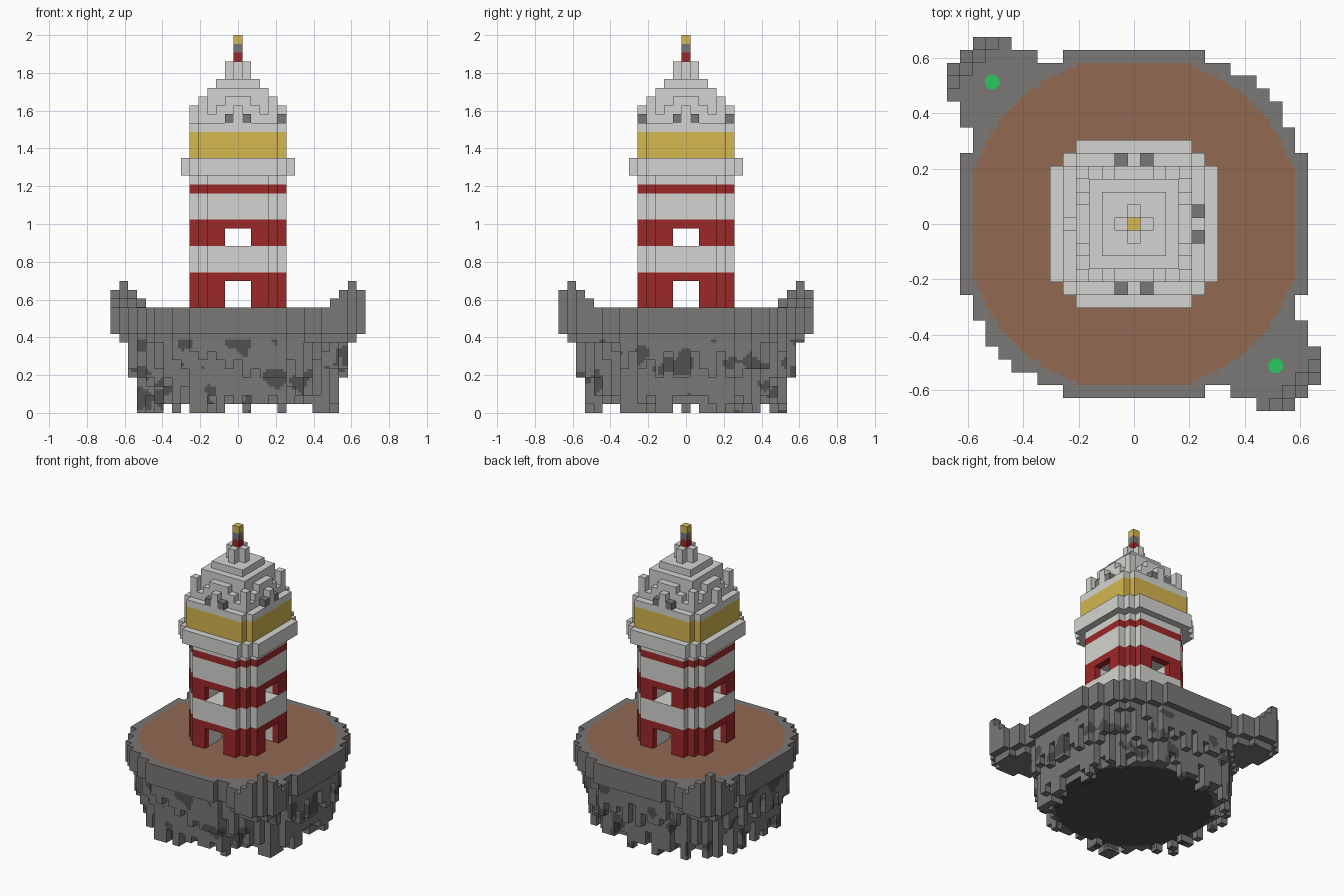
import bpy, bmesh, math, random
from mathutils import Vector, noise

random.seed(7)
V = 2 / 43  # edge of one block
if "Cube" in bpy.data.objects:
    bpy.data.objects.remove(bpy.data.objects["Cube"])


def material(name, rgb):
    lin = [((c / 255 + 0.055) / 1.055) ** 2.4 for c in rgb]
    m = bpy.data.materials.new(name)
    m.use_nodes = True
    m.diffuse_color = (*lin, 1)
    m.node_tree.nodes["Principled BSDF"].inputs["Base Color"].default_value = (*lin, 1)
    return m


MATS = {
    "rock": material("rock grey", (122, 120, 118)),
    "dark": material("dark rock", (82, 81, 79)),
    "earth": material("brown earth", (145, 105, 82)),
    "white": material("pale stone", (212, 212, 209)),
    "red": material("red stripe", (158, 40, 40)),
    "gold": material("lantern gold", (214, 183, 78)),
    "green": material("green marker", (42, 200, 92)),
}
NAMES = list(MATS)


def finish(name, bm):
    me = bpy.data.meshes.new(name)
    bm.to_mesh(me)
    bm.free()
    for m in MATS.values():
        me.materials.append(m)
    ob = bpy.data.objects.new(name, me)
    bpy.context.collection.objects.link(ob)


def blocks(name, cells, paint=None, split=1):
    """Skin a {(x, y, z): colour} set of unit blocks with its exposed faces only."""
    bm = bmesh.new()
    verts = {}
    for cell, colour in cells.items():
        for axis in range(3):
            for s in (-1, 1):
                n = Vector([s if i == axis else 0 for i in range(3)])
                if tuple(int(a + b) for a, b in zip(cell, n)) in cells:
                    continue
                u = Vector([1 if i == (axis + 1) % 3 else 0 for i in range(3)])
                w = n.cross(u)
                corner = Vector(cell) + Vector((0, 0, 0.5)) + (n - u - w) / 2
                for i in range(split):
                    for j in range(split):
                        loop = []
                        for a, b in ((i, j), (i + 1, j), (i + 1, j + 1), (i, j + 1)):
                            p = corner + (u * a + w * b) / split
                            key = tuple(round(c * 2 * split) for c in p)
                            if key not in verts:
                                verts[key] = bm.verts.new(p * V)
                            loop.append(verts[key])
                        f = bm.faces.new(loop)
                        mid = corner + (u * (i + 0.5) + w * (j + 0.5)) / split
                        shade = paint(mid, n) if paint else None
                        f.material_index = NAMES.index(shade or colour)
    finish(name, bm)


def plate(name, colour, outline, z):
    bm = bmesh.new()
    f = bm.faces.new([bm.verts.new((x * V, y * V, z * V)) for x, y in outline])
    f.material_index = NAMES.index(colour)
    top = bmesh.ops.extrude_face_region(bm, geom=[f])["geom"]
    bmesh.ops.translate(bm, verts=[v for v in top if isinstance(v, bmesh.types.BMVert)],
                        vec=(0, 0, 0.003))
    bmesh.ops.recalc_face_normals(bm, faces=bm.faces)
    finish(name, bm)


def square(r):
    """Every column of a square, with the larger and smaller distance from its axes."""
    for x in range(-r, r + 1):
        for y in range(-r, r + 1):
            yield x, y, max(abs(x), abs(y)), min(abs(x), abs(y))


# Island: round rim with two outcrops, an inset ledge, then two ragged tiers
def in_rim(x, y):
    m, n = max(abs(x), abs(y)), min(abs(x), abs(y))
    outcrop = x * y < 0 and (8 <= n and m <= 13 or m == 14 and 10 <= n <= 12)
    return outcrop or (m <= 13 and x * x + y * y <= 203)


island = {}
lip = {(13, 13): 15, (12, 14): 14, (12, 13): 13, (11, 14): 13}
for x, y, m, n in square(14):
    if not in_rim(x, y):
        continue
    r2 = x * x + y * y
    ledge = all(in_rim(x + i, y + j) for i, j in ((1, 0), (-1, 0), (0, 1), (0, -1)))
    top = lip.get((n, m), 12) if x * y < 0 else 12
    if r2 <= 102:
        low = 1
    elif r2 <= 152 and m <= 11:
        low = random.choice((0, 1, 1, 2, 3) if r2 > 120 else (0, 1, 1, 1))
    elif r2 <= 178 and m <= 12:
        low = random.choice((4, 4, 5, 6, 7))
    else:
        low = 8 if ledge else 9
    for z in range(low, top):
        island[x, y, z] = "rock"


def stains(p, n):
    """Brown ground on top, dark patches on the cliffs and a dark underside."""
    r = math.hypot(p.x, p.y)
    if n.z > 0 and p.z > 11.9 and r < 13.1 and max(abs(p.x), abs(p.y)) < 12.5:
        return "earth"
    if n.z < 0 and p.z < 1.1 and r < 10.6:
        return "dark"
    if n.z == 0 and p.z < 8.5 and noise.noise(p * 0.45) > 0.3:
        return "dark"


blocks("island_rock", island, stains, 3)

for side, s in (("left", 1), ("right", -1)):
    dot = [(s * 11 + 0.6 * math.cos(math.tau * (i + 0.5) / 8),
            -s * 11 + 0.6 * math.sin(math.tau * (i + 0.5) / 8)) for i in range(8)]
    plate("corner_marker_" + side, "green", dot, 12)

# Tower: striped skin on a pale core, with crossing passages at two levels
tower = {}
for x, y, m, n in square(5):
    if m + n > 8:
        continue
    for z in range(12, 27):
        if n <= 1 and z in (12, 13, 14, 19, 20):
            continue
        red = z < 16 or 19 <= z < 22 or z == 25
        skin = m == 5 or n == 4
        tower[x, y, z] = "red" if red and skin else "white"
blocks("tower_wall", tower)

# Gallery and lantern room
blocks("gallery", {(x, y, z): "white" for x, y, m, n in square(6) if m + n <= 10
                   for z in (27, 28)})
blocks("lantern_room", {(x, y, z): "gold" if z < 32 else "white"
                        for x, y, m, n in square(5) if n <= 4 for z in range(29, 33)})

# Roof: stepped tiers, arched parapet, corner posts and small dark vents
roof = {}
tiers = {0: 40, 1: 38, 2: 38, 3: 37}
parapet = (36, 36, 35, 34, 36)
for x, y, m, n in square(5):
    top = tiers.get(m, 33)
    if m == 1 and n == 0:
        top = 40
    elif m == 4:
        top = parapet[n]
    elif m == 5 and n == 0:
        top = 35
    vent = m == 5 and n == 1 and x != -5
    if vent:
        top = 34
    for z in range(33, top):
        roof[x, y, z] = "rock" if vent else "white"
blocks("roof", roof)

# Mast
blocks("mast", {(0, 0, 40): "red", (0, 0, 41): "rock", (0, 0, 42): "gold"})
